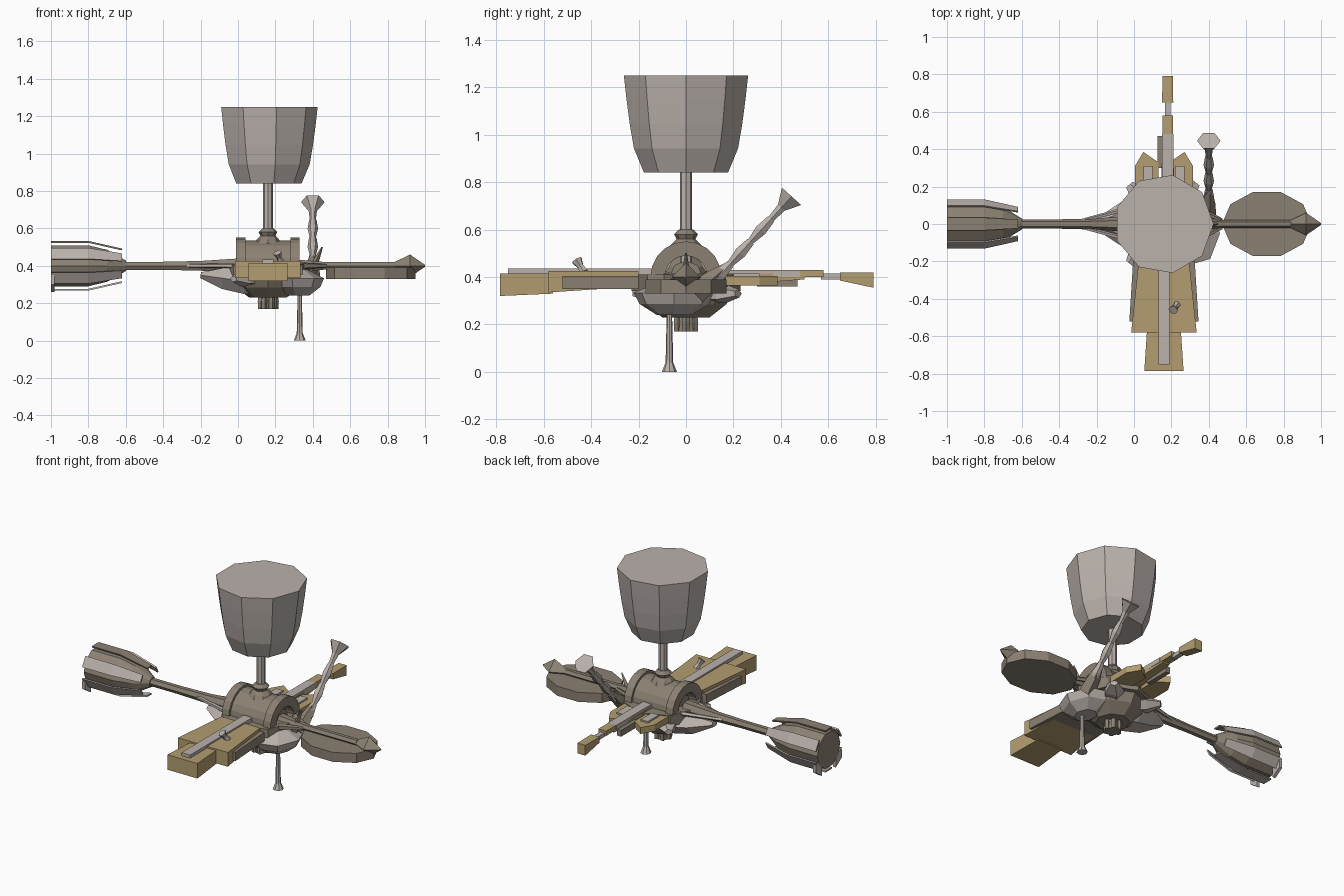
import bpy
import bmesh
from math import cos, sin, pi, tau, sqrt
from mathutils import Vector

if "Cube" in bpy.data.objects:
    bpy.data.objects.remove(bpy.data.objects["Cube"])


def make_material(name, red, green, blue):
    material = bpy.data.materials.new(name)
    material.use_nodes = True
    colour = (red, green, blue, 1)
    material.diffuse_color = colour
    shader = material.node_tree.nodes["Principled BSDF"]
    shader.inputs["Base Color"].default_value = colour
    return material


GREY = make_material("pale_grey", 0.49, 0.44, 0.41)
GOLD = make_material("dull_gold", 0.45, 0.34, 0.16)
BROWN = make_material("warm_brown", 0.26, 0.22, 0.17)

# Shared layout: the hub axis and the height of the deck
HUB = 0.16
DECK = 0.4
SIDES = (-1, 1)


def at(x=HUB, y=0.0, z=DECK):
    return Vector((x, y, z))


def loft(name, material, rings):
    """Skin rings of equal length into a closed solid."""
    bm = bmesh.new()
    loops = [[bm.verts.new(point) for point in ring] for ring in rings]
    count = len(loops[0])
    for lower, upper in zip(loops, loops[1:]):
        for i in range(count):
            j = (i + 1) % count
            bm.faces.new((lower[i], lower[j], upper[j], upper[i]))
    bm.faces.new(loops[0])
    bm.faces.new(loops[-1])
    bmesh.ops.recalc_face_normals(bm, faces=bm.faces)
    mesh = bpy.data.meshes.new(name)
    bm.to_mesh(mesh)
    bm.free()
    mesh.materials.append(material)
    part = bpy.data.objects.new(name, mesh)
    bpy.context.collection.objects.link(part)
    return part


def tube(name, material, start, end, radii, sides=6, squash=1):
    """Faceted round part whose radii are spaced evenly from start to end."""
    axis = (end - start).normalized()
    across = Vector((0, 1, 0)) if abs(axis.x) > abs(axis.z) else Vector((1, 0, 0))
    across = (across - axis * across.dot(axis)).normalized()
    up = axis.cross(across) * squash
    turns = [tau * k / sides for k in range(sides)]
    last = len(radii) - 1
    loft(name, material, [[start.lerp(end, i / last) + radius * (across * cos(t) + up * sin(t))
                           for t in turns] for i, radius in enumerate(radii)])


def slab(name, material, outline, bottom, top):
    loft(name, material, [[at(x, y, z) for x, y in outline] for z in (bottom, top)])


def beam(name, material, front, back, widths, bottoms, top, middle=HUB):
    """Tapered bar along y with a level top."""
    rings = []
    for y, width, bottom in zip((front, back), widths, bottoms):
        left, right = middle - width / 2, middle + width / 2
        rings.append([at(left, y, bottom), at(right, y, bottom),
                      at(right, y, top), at(left, y, top)])
    loft(name, material, rings)


def arch(name, start, end, outer, inner):
    """Half ring lying along x."""
    angles = [pi * k / 10 for k in range(11)]
    section = [(outer, t) for t in angles] + [(inner, t) for t in reversed(angles)]
    loft(name, BROWN, [[at(x, r * cos(t), DECK + r * sin(t)) for r, t in section]
                       for x in (start, end)])


# Tank on its stem and collar
tank_base, tank_top = at(z=0.84), at(z=1.25)
tube("tank", GREY, tank_base, tank_top, [0.18 + 0.086 * sqrt(k / 4) for k in range(5)], sides=9)
tube("tank_stem", GREY, at(), tank_base, (0.026, 0.026), sides=8)
tube("stem_collar", BROWN, at(z=0.52), at(z=0.6), (0.075, 0.06, 0.04, 0.05, 0.03), sides=8)

# Arched saddle with ribs, on the hub deck
arch("saddle_arch", HUB - 0.17, HUB + 0.17, outer=0.135, inner=0.09)
for s in SIDES:
    rib = HUB + s * 0.145
    arch("saddle_rib", rib - 0.025, rib + 0.025, outer=0.15, inner=0.1)
tube("saddle_core", BROWN, at(HUB - 0.14), at(HUB + 0.14), (0.07, 0.07), sides=8)
tube("hub_deck", BROWN, at(z=0.34), at(z=0.41), (0.23, 0.23), sides=8)

# Faceted hull under the deck, with its pods
tube("hull", BROWN, at(z=0.23), at(z=0.34), (0.1, 0.17, 0.2), sides=8)
pod_x, pod_y = 0.32, -0.05
tube("leg_pod", GREY, at(pod_x, pod_y, 0.24), at(pod_x, pod_y, 0.38),
     (0.06, 0.12, 0.14, 0.05), sides=7, squash=1.25)
tube("side_pod", GREY, at(-0.2, z=0.35), at(z=0.3), (0.03, 0.11, 0.13, 0.1), squash=0.6)
for angle in (0.9, 2.3, 4.0):
    outward = at(cos(angle), sin(angle), 0)
    foot = at(z=0.33) + outward * 0.12
    tube("hull_fin", GREY, foot, foot + outward * 0.16, (0.06, 0.06, 0.025), sides=5, squash=0.7)

# Fluted nozzle below the hull
tube("nozzle", BROWN, at(z=0.17), at(z=0.25), (0.045, 0.04), sides=8)
for k in range(6):
    flute = at(HUB + 0.04 * cos(tau * k / 6), 0.04 * sin(tau * k / 6), 0.17)
    tube("nozzle_flute", BROWN, flute, flute + at(0, 0, 0.08), (0.016, 0.018, 0.012), sides=5)

# Support leg with a flared foot
leg = at(0.33, -0.07, 0)
tube("leg_foot", GREY, leg, leg + at(0, 0, 0.04), (0.032, 0.024, 0.016), sides=8)
tube("support_leg", GREY, leg, at(leg.x, leg.y, 0.26), (0.017, 0.011), sides=8)

# Right boom and braces
neck, mouth = at(-0.6), at(-1)
tube("right_boom", BROWN, at(0), neck, (0.045, 0.03, 0.025, 0.025))
for s in SIDES:
    tube("boom_brace", GREY, at(0, s * 0.09), at(-0.27, s * 0.02), (0.014, 0.01), sides=5)

# Ribbed barrel wrapped in petals
tube("barrel", BROWN, neck, mouth, (0.03, 0.09, 0.115, 0.115, 0.115), sides=10)
for k in range(6):
    middle = tau * (k + 0.5) / 6
    rings = []
    for x, radius in ((-0.62, 0.095), (-0.8, 0.137), (mouth.x, 0.137)):
        corners = [(radius, -1), (radius, 1), (radius - 0.01, 1), (radius - 0.01, -1)]
        rings.append([at(x, r * cos(middle + s / 4), DECK + r * sin(middle + s / 4))
                      for r, s in corners])
    loft("barrel_petal", BROWN if k == 1 else GREY, rings)
for s in SIDES:
    beam("petal_hook", GREY, s * 0.07, s * 0.13, (0.02, 0.02), (0.26, 0.3), 0.35, mouth.x + 0.01)

# Left boom with a paddle and a pointed tip
shoulder, tip = at(0.84), at(1)
tube("left_boom", BROWN, at(0.3), shoulder, (0.04, 0.022, 0.022, 0.022))
paddle = [at(0.71 + 0.24 * cos(tau * k / 10), 0.18 * sin(tau * k / 10)) for k in range(10)]
slab("paddle", BROWN, [(p.x, p.y) for p in paddle], 0.33, 0.39)
tube("boom_tip", BROWN, shoulder, tip, (0.022, 0.06, 0.005), sides=4, squash=1)
for s in SIDES:
    tube("left_brace", BROWN, at(0.34, s * 0.08), at(0.47, s * 0.02), (0.02, 0.01), sides=5)

# Front panels with centre strip, wings and lever
beam("front_panel", GOLD, -0.58, -0.2, widths=(0.35, 0.27), bottoms=(0.335, 0.36), top=0.425)
beam("front_plate", GOLD, -0.785, -0.56, widths=(0.21, 0.18), bottoms=(0.32, 0.33), top=0.415)
beam("front_strip", GREY, -0.75, -0.1, widths=(0.06, 0.06), bottoms=(DECK, DECK), top=0.435)
beam("front_wings", BROWN, -0.52, -0.2, widths=(0.37, 0.33), bottoms=(0.35, 0.35), top=0.405)
lever = at(0.23, -0.43, 0.42)
tube("panel_lever", GREY, lever, lever + at(-0.02, -0.03, 0.05), (0.02, 0.014, 0.025))

# Rear stock and its grip
stock = HUB + 0.02
beam("rear_stock", GOLD, 0.1, 0.5, widths=(0.08, 0.05), bottoms=(0.36, 0.39), top=0.415, middle=stock)
beam("rear_strip", GREY, 0.1, 0.48, widths=(0.06, 0.06), bottoms=(DECK, DECK), top=0.43, middle=stock)
beam("rear_block", GOLD, 0.47, 0.58, widths=(0.055, 0.055), bottoms=(DECK, DECK), top=0.43, middle=stock)
beam("rear_neck", GREY, 0.57, 0.66, widths=(0.03, 0.03), bottoms=(0.39, 0.39), top=0.415, middle=stock)
beam("rear_grip", GOLD, 0.65, 0.79, widths=(0.06, 0.055), bottoms=(0.385, 0.355), top=0.42, middle=stock)
beam("rear_side_bar", BROWN, 0.3, 0.47, widths=(0.03, 0.03), bottoms=(0.36, 0.36), top=DECK,
     middle=HUB - 0.02)

# Forked rear brackets
for s in SIDES:
    inner, horn, outer = HUB + s * 0.03, HUB + s * 0.11, HUB + s * 0.155
    outline = [(inner, 0.15), (outer, 0.15), (outer, 0.31), (horn, 0.385), (inner, 0.33)]
    slab("rear_fork", GOLD, outline, 0.365, 0.405)
    beam("fork_cover", GREY, 0.2, 0.31, widths=(0.05, 0.05), bottoms=(DECK, DECK), top=0.415,
         middle=HUB + s * 0.085)

# Jointed antenna with a cup
base, head = at(0.4, 0.1, 0.36), at(0.4, 0.445, 0.74)
joints = [base.lerp(head, k / 4) for k in range(5)]
for lower, upper in zip(joints, joints[1:-1]):
    tube("antenna_joint", GREY, lower, upper, (0.016, 0.028, 0.02))
tube("antenna_cup", GREY, joints[-2], head, (0.016, 0.022, 0.063))
tube("antenna_mount", BROWN, at(0.39, 0.04, 0.33), joints[1], (0.05, 0.04, 0.015), sides=5)
tube("side_spike", BROWN, at(0.38, z=0.34), at(0.45, z=0.5), (0.03, 0.004), sides=4)
